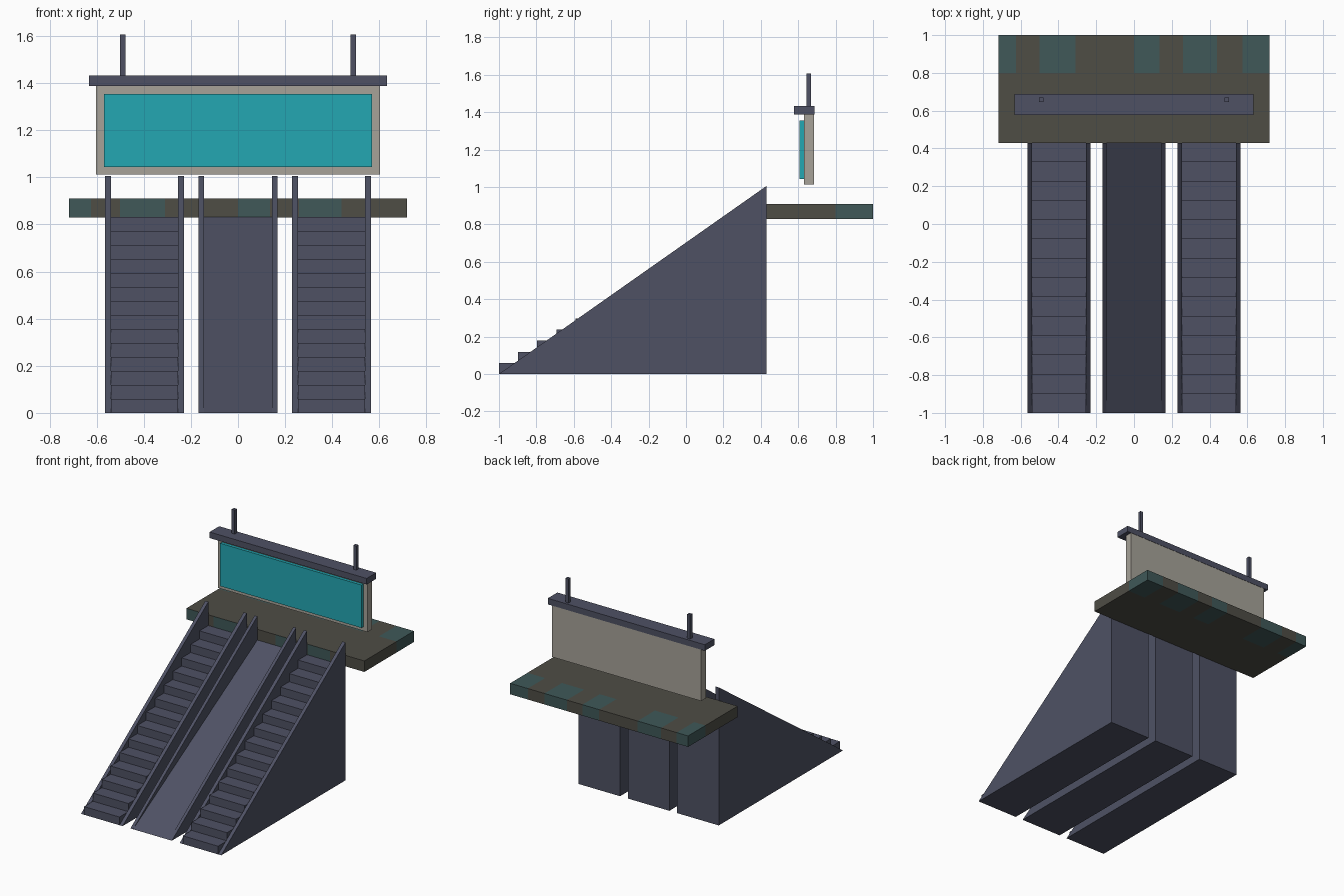
import bpy, bmesh

if "Cube" in bpy.data.objects:
    bpy.data.objects.remove(bpy.data.objects["Cube"])


def material(name, rgb):
    m = bpy.data.materials.new(name)
    m.diffuse_color = (*rgb, 1)
    m.use_nodes = True
    m.node_tree.nodes["Principled BSDF"].inputs["Base Color"].default_value = m.diffuse_color
    return m


SLATE = material("slate", (0.077, 0.083, 0.127))
TEAL = material("bright teal", (0.017, 0.39, 0.45))
BEIGE = material("warm grey", (0.385, 0.365, 0.315))
OLIVE = material("olive grey", (0.077, 0.074, 0.060))
DARK_TEAL = material("dull teal", (0.050, 0.098, 0.098))


def finish(name, bm, *mats):
    bmesh.ops.recalc_face_normals(bm, faces=bm.faces)
    me = bpy.data.meshes.new(name)
    bm.to_mesh(me)
    bm.free()
    for m in mats:
        me.materials.append(m)
    ob = bpy.data.objects.new(name, me)
    bpy.context.collection.objects.link(ob)
    return ob


def prism(name, profile, x0, x1, mat):
    """Extrude a y-z profile along x."""
    bm = bmesh.new()
    f = bm.faces.new([bm.verts.new((x0, y, z)) for y, z in profile])
    r = bmesh.ops.extrude_face_region(bm, geom=[f])
    verts = [v for v in r["geom"] if isinstance(v, bmesh.types.BMVert)]
    bmesh.ops.translate(bm, vec=(x1 - x0, 0, 0), verts=verts)
    return finish(name, bm, mat)


def box(name, x0, x1, y0, y1, z0, z1, mat):
    return prism(name, [(y0, z0), (y1, z0), (y1, z1), (y0, z1)], x0, x1, mat)


FRONT, BACK, DECK_Z, RAIL_Z = -1.0, 0.43, 0.832, 1.005
STEPS = 14

# profiles: side wall, sloped ramp and staircase
wall = [(FRONT, 0), (BACK, 0), (BACK, RAIL_Z)]
slope = [(FRONT, 0), (BACK, 0), (BACK, DECK_Z)]
run, rise = (BACK - FRONT) / STEPS, DECK_Z / STEPS
stairs = [(BACK, 0), (FRONT, 0)]
for i in range(STEPS):
    stairs += [(FRONT + i * run, (i + 1) * rise), (FRONT + (i + 1) * run, (i + 1) * rise)]

# centre ramp and its walls
prism("centre_ramp", slope, -0.145, 0.145, SLATE)

# left and right staircases, with walls, mirrored
for s, side in ((-1, "left"), (1, "right")):
    prism(f"ramp_wall_{side}", wall, s * 0.145, s * 0.167, SLATE)
    prism(f"stairs_{side}", stairs, s * 0.255, s * 0.54, SLATE)
    prism(f"stair_inner_wall_{side}", wall, s * 0.23, s * 0.255, SLATE)
    prism(f"stair_outer_wall_{side}", wall, s * 0.54, s * 0.565, SLATE)
    # hanging rods of the sign
    box(f"sign_rod_{side}", s * 0.478, s * 0.502, 0.645, 0.669, 1.43, 1.607, SLATE)

# platform with stained patches along its back and edges
bm = bmesh.new()
bmesh.ops.create_cube(bm, size=1)
for v in bm.verts:
    v.co = (v.co.x * 1.434, 0.715 + v.co.y * 0.57, 0.87 + v.co.z * 0.08)
patches = [(-0.72, -0.625), (-0.5, -0.31), (0.0, 0.135), (0.26, 0.44), (0.575, 0.72)]
cuts = [((x, 0, 0), (1, 0, 0)) for p in patches for x in p if abs(x) < 0.7]
cuts.append(((0, 0.8, 0), (0, 1, 0)))
for co, no in cuts:
    bmesh.ops.bisect_plane(bm, geom=bm.verts[:] + bm.edges[:] + bm.faces[:],
                           plane_co=co, plane_no=no)
bm.normal_update()
for f in bm.faces:
    c = f.calc_center_median()
    in_patch = any(a < c.x < b for a, b in patches)
    on_front = f.normal.y < -0.5 and c.x < 0.5
    f.material_index = int(in_patch and (c.y > 0.8 or on_front))
finish("platform", bm, OLIVE, DARK_TEAL)

# hanging sign: board, face panel and top beam
box("sign_board", -0.602, 0.602, 0.63, 0.685, 1.013, 1.388, BEIGE)
box("sign_panel", -0.57, 0.57, 0.608, 0.63, 1.043, 1.355, TEAL)
box("sign_beam", -0.633, 0.633, 0.577, 0.687, 1.388, 1.432, SLATE)
